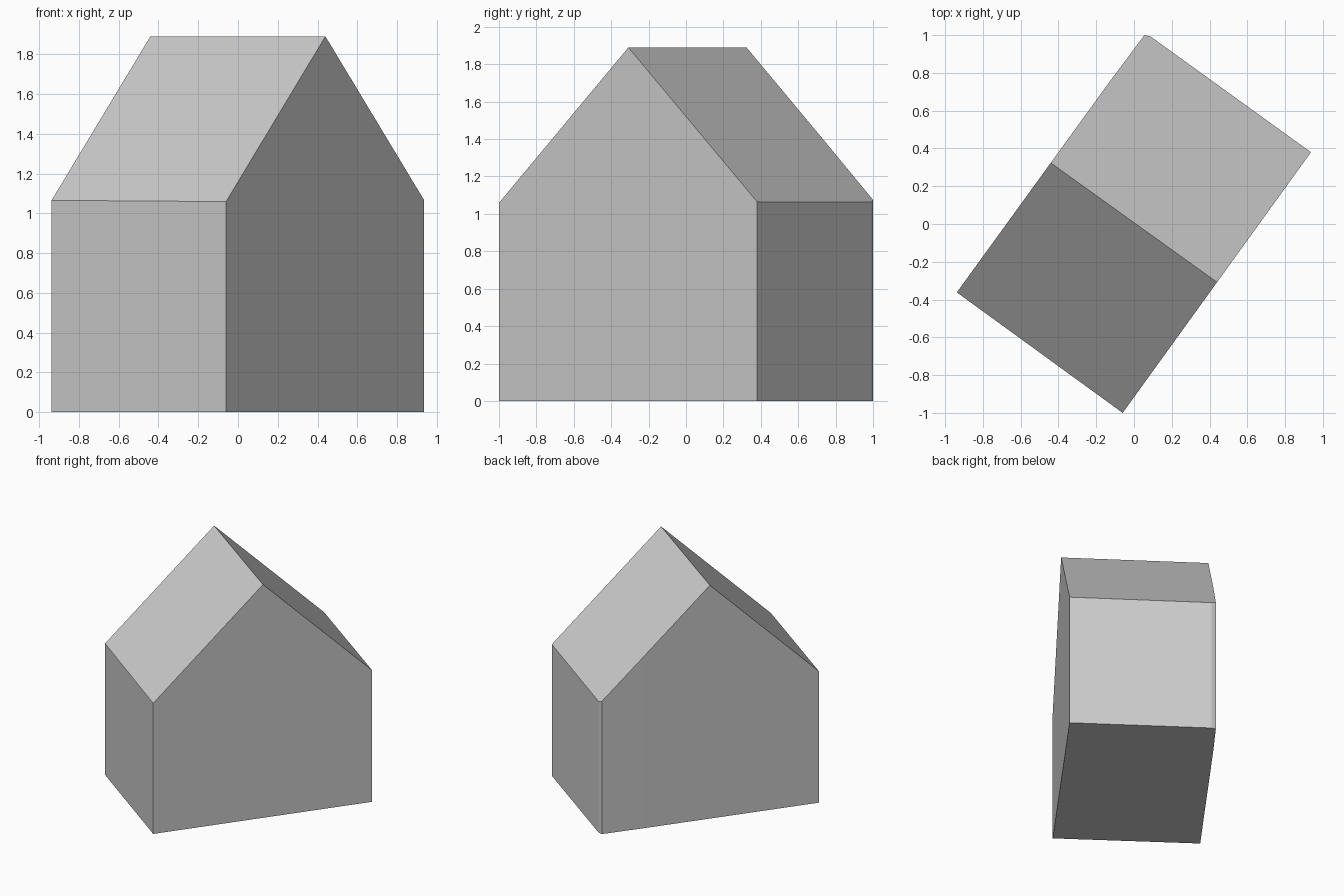
import bpy
import bmesh
from mathutils import Vector

cube = bpy.data.objects.get("Cube")
if cube:
    bpy.data.objects.remove(cube, do_unlink=True)

EAVE, RIDGE = 1.065, 1.89

# Plain grey finish
grey = bpy.data.materials.new("plain grey")
grey.use_nodes = True
colour = (0.6, 0.6, 0.6, 1)
grey.diffuse_color = colour
grey.node_tree.nodes["Principled BSDF"].inputs["Base Color"].default_value = colour

# Turned footprint, with a clipped back corner and a slightly bent gable wall
footprint = [(-0.938, -0.362), (-0.06, -1.0), (0.937, 0.38),
             (0.09, 0.991), (0.055, 1.0), (-0.141, 0.737)]
bm = bmesh.new()
base = bm.faces.new([bm.verts.new((x, y, 0)) for x, y in footprint])
top = bmesh.ops.extrude_face_region(bm, geom=[base])["geom"]
bmesh.ops.translate(bm, vec=(0, 0, RIDGE + 0.3),
                    verts=[v for v in top if isinstance(v, bmesh.types.BMVert)])
bmesh.ops.recalc_face_normals(bm, faces=bm.faces[:])

# Slice the two roof slopes, each through the ridge and one eave
ridge = [Vector((-0.444, 0.326, RIDGE)), Vector((0.438, -0.307, RIDGE))]
for x, y in (footprint[0], footprint[2]):
    eave = Vector((x, y, EAVE))
    normal = (ridge[1] - ridge[0]).cross(eave - ridge[0]).normalized()
    if normal.z < 0:
        normal.negate()
    cut = bmesh.ops.bisect_plane(bm, geom=bm.verts[:] + bm.edges[:] + bm.faces[:],
                                 plane_co=ridge[0], plane_no=normal, clear_outer=True)
    rim = [e for e in bm.edges if e.is_boundary]
    bmesh.ops.holes_fill(bm, edges=rim, sides=0)

bmesh.ops.remove_doubles(bm, verts=bm.verts[:], dist=0.0005)
bmesh.ops.recalc_face_normals(bm, faces=bm.faces[:])

# Gabled house
mesh = bpy.data.meshes.new("gabled_house")
bm.to_mesh(mesh)
bm.free()
mesh.materials.append(grey)
house = bpy.data.objects.new("gabled_house", mesh)
bpy.context.collection.objects.link(house)
